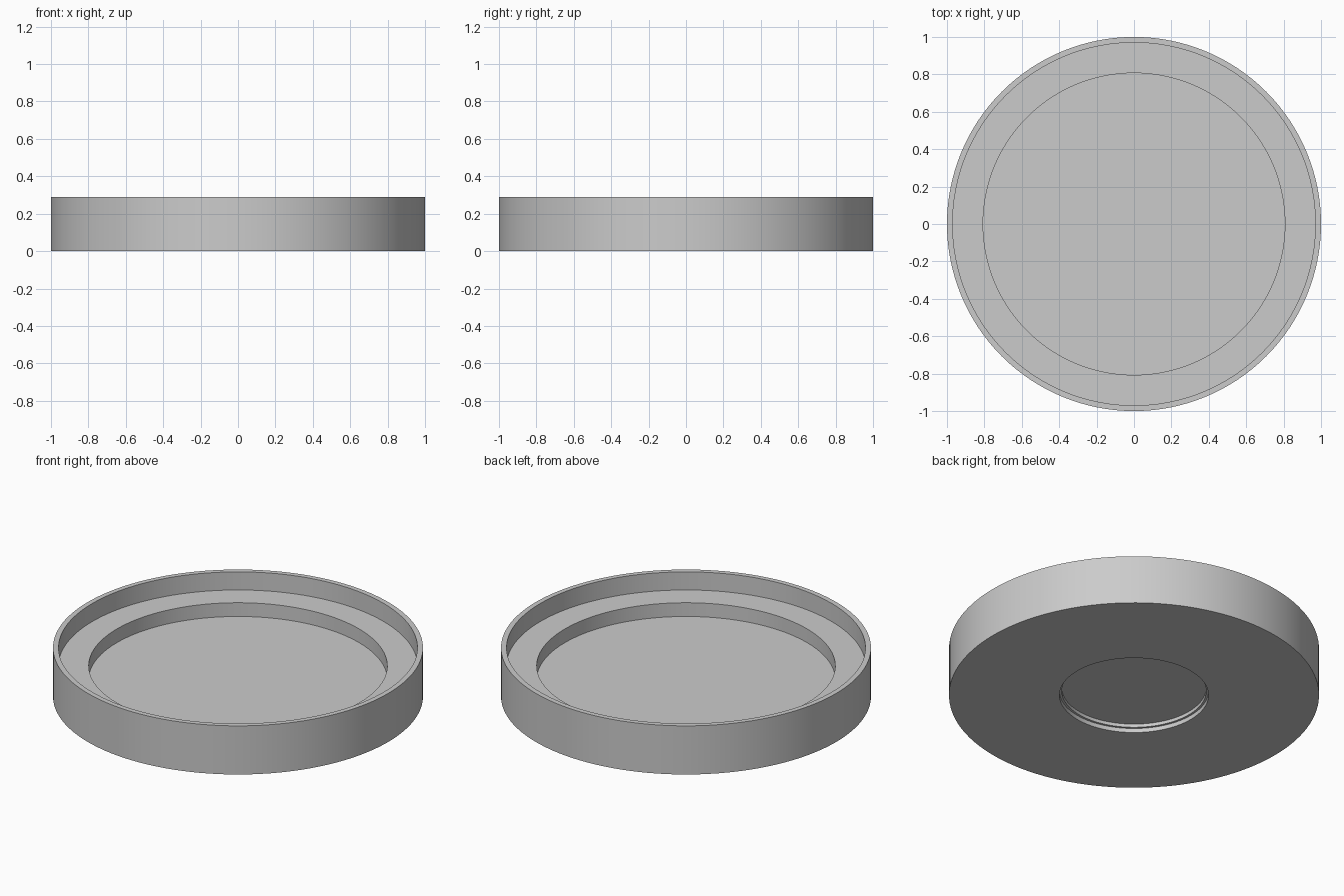
import bpy, bmesh, math

cube = bpy.data.objects.get("Cube")
if cube:
    bpy.data.objects.remove(cube, do_unlink=True)

SEGMENTS = 128

grey = bpy.data.materials.new("plain_grey")
grey.use_nodes = True
colour = (0.6, 0.6, 0.6, 1)
grey.diffuse_color = colour
grey.node_tree.nodes["Principled BSDF"].inputs["Base Color"].default_value = colour


def lathe(name, profile, material):
    """Spin a closed (radius, height) profile about the z axis."""
    bm = bmesh.new()
    verts = [bm.verts.new((r, 0, z)) for r, z in profile]
    edges = [bm.edges.new(pair) for pair in zip(verts, verts[1:])]
    bmesh.ops.spin(bm, geom=verts + edges, cent=(0, 0, 0), axis=(0, 0, 1),
                   angle=math.tau, steps=SEGMENTS, use_duplicate=False)
    bmesh.ops.remove_doubles(bm, verts=bm.verts, dist=1e-4)
    bmesh.ops.recalc_face_normals(bm, faces=bm.faces)
    mesh = bpy.data.meshes.new(name)
    bm.to_mesh(mesh)
    bm.free()
    mesh.materials.append(material)
    obj = bpy.data.objects.new(name, mesh)
    bpy.context.collection.objects.link(obj)
    bpy.ops.object.select_all(action="DESELECT")
    obj.select_set(True)
    bpy.context.view_layer.objects.active = obj
    bpy.ops.object.shade_smooth_by_angle(angle=math.radians(30))
    return obj


# Round dish: underside recess, outer wall, thin rim, ledge and sunken floor
lathe("round_dish", [
    (0, 0.045), (0.39, 0.045), (0.39, 0.025), (0.403, 0.025), (0.403, 0),
    (1, 0), (1, 0.29), (0.97, 0.29), (0.97, 0.182),
    (0.807, 0.182), (0.807, 0.10), (0, 0.10),
], grey)
